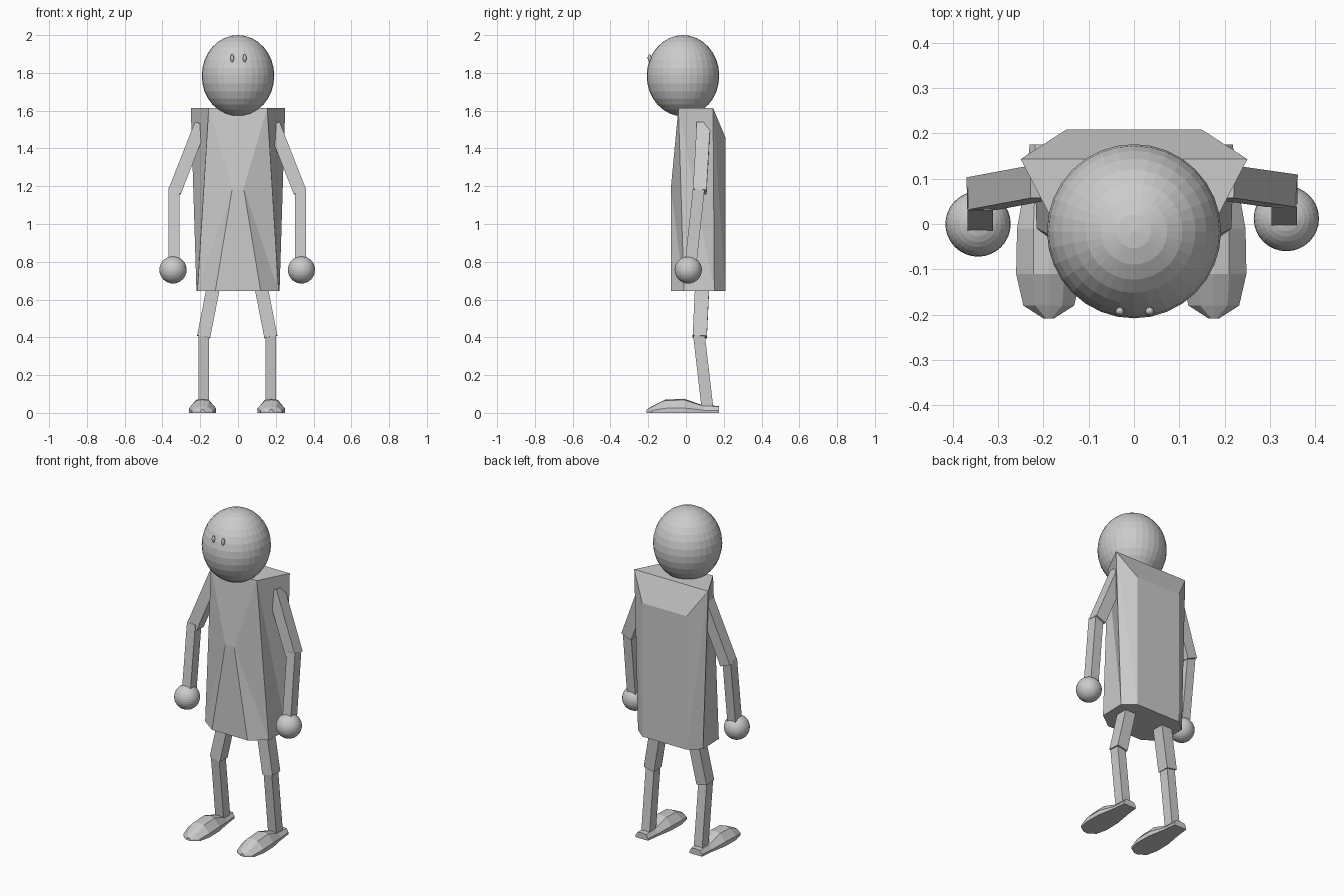
import bpy, bmesh
from mathutils import Vector

if "Cube" in bpy.data.objects:
    bpy.data.objects.remove(bpy.data.objects["Cube"])


def new_object(name, bm):
    bmesh.ops.recalc_face_normals(bm, faces=bm.faces)
    mesh = bpy.data.meshes.new(name)
    bm.to_mesh(mesh)
    bm.free()
    ob = bpy.data.objects.new(name, mesh)
    bpy.context.collection.objects.link(ob)
    return ob


def ball(name, center, radii, seg=32):
    bm = bmesh.new()
    bmesh.ops.create_uvsphere(bm, u_segments=seg, v_segments=seg // 2, radius=1)
    bmesh.ops.scale(bm, vec=radii, verts=bm.verts)
    bmesh.ops.translate(bm, vec=center, verts=bm.verts)
    return new_object(name, bm)


def beam(name, a, b, width, depth):
    # square-ended bar running from a to b
    a, b = Vector(a), Vector(b)
    axis = (b - a).normalized()
    u = axis.cross(Vector((0, 1, 0))).normalized()
    v = axis.cross(u)
    bm = bmesh.new()
    rings = []
    for p in (a, b):
        rings.append([bm.verts.new(p + u * su * width / 2 + v * sv * depth / 2)
                      for su, sv in ((-1, -1), (1, -1), (1, 1), (-1, 1))])
    bm.faces.new(rings[0])
    bm.faces.new(rings[1])
    for i in range(4):
        j = (i + 1) % 4
        bm.faces.new((rings[0][i], rings[0][j], rings[1][j], rings[1][i]))
    return new_object(name, bm)


def loft(name, rings):
    bm = bmesh.new()
    loops = [[bm.verts.new(p) for p in r] for r in rings]
    bm.faces.new(loops[0])
    bm.faces.new(loops[-1])
    for r0, r1 in zip(loops, loops[1:]):
        for i in range(len(r0)):
            j = (i + 1) % len(r0)
            bm.faces.new((r0[i], r0[j], r1[j], r1[i]))
    return new_object(name, bm)


# Head and eyes
ball("head", (0, -0.016, 1.785), (0.192, 0.192, 0.215))
for x in (-0.031, 0.035):
    ball("eye", (x, -0.193, 1.878), (0.01, 0.01, 0.021), 16)

# Torso: faceted hull with a narrow chest ridge and chamfered back
half = [
    (0.155, -0.04, 1.615), (0.25, 0.143, 1.615),
    (0.15, 0.208, 1.46), (0.15, 0.208, 0.645),
    (0.03, -0.08, 1.19), (0.12, -0.08, 0.645),
    (0.215, -0.01, 0.645), (0.22, 0.15, 0.645),
]
bm = bmesh.new()
R = [bm.verts.new(p) for p in half]
L = [bm.verts.new((-x, y, z)) for x, y, z in half]
for S in (R, L):
    for face in ((0, 4, 6), (4, 5, 6), (0, 6, 7), (0, 7, 1), (1, 7, 3), (1, 3, 2)):
        bm.faces.new([S[i] for i in face])
for a, b in ((0, 1), (1, 2), (2, 3), (0, 4), (4, 5)):
    bm.faces.new((R[a], R[b], L[b], L[a]))
bm.faces.new([R[i] for i in (5, 6, 7, 3)] + [L[i] for i in (3, 7, 6, 5)])
new_object("torso", bm)

# Foot sections: y, bottom half width, top half width, height
foot = [
    (0.175, 0.042, 0.03, 0.037), (0.09, 0.052, 0.03, 0.040),
    (-0.01, 0.07, 0.034, 0.075), (-0.11, 0.072, 0.034, 0.07),
    (-0.18, 0.056, 0.03, 0.035), (-0.208, 0.012, 0.006, 0.018),
]

for s, side in ((1, "right"), (-1, "left")):
    dx = -0.004
    dy = 0.006 * s

    # Arms and hands
    beam(side + "_upper_arm", (s * 0.192 + dx, 0.093, 1.527),
         (s * 0.332 + dx, 0.07 + dy / 2, 1.17), 0.07, 0.072)
    beam(side + "_forearm", (s * 0.335 + dx, 0.065 + dy / 2, 1.19),
         (s * 0.335 + dx, 0.018 + dy, 0.78), 0.056, 0.062)
    ball(side + "_hand", (s * 0.34 + dx, 0.006 + dy, 0.757), (0.072,) * 3)

    # Legs
    beam(side + "_thigh", (s * 0.108 + dx, 0.09, 0.76),
         (s * 0.178 + dx, 0.073, 0.403), 0.07, 0.075)
    beam(side + "_shin", (s * 0.178 + dx, 0.068, 0.42),
         (s * 0.178 + dx, 0.113, 0.03), 0.056, 0.062)

    # Feet
    cx = s * 0.182 - 0.006
    rings = [[(cx - w, y, 0), (cx - w, y, h * 0.35), (cx - t, y, h * 0.92),
              (cx, y, h), (cx + t, y, h * 0.92), (cx + w, y, h * 0.35),
              (cx + w, y, 0)] for y, w, t, h in foot]
    loft(side + "_foot", rings)
